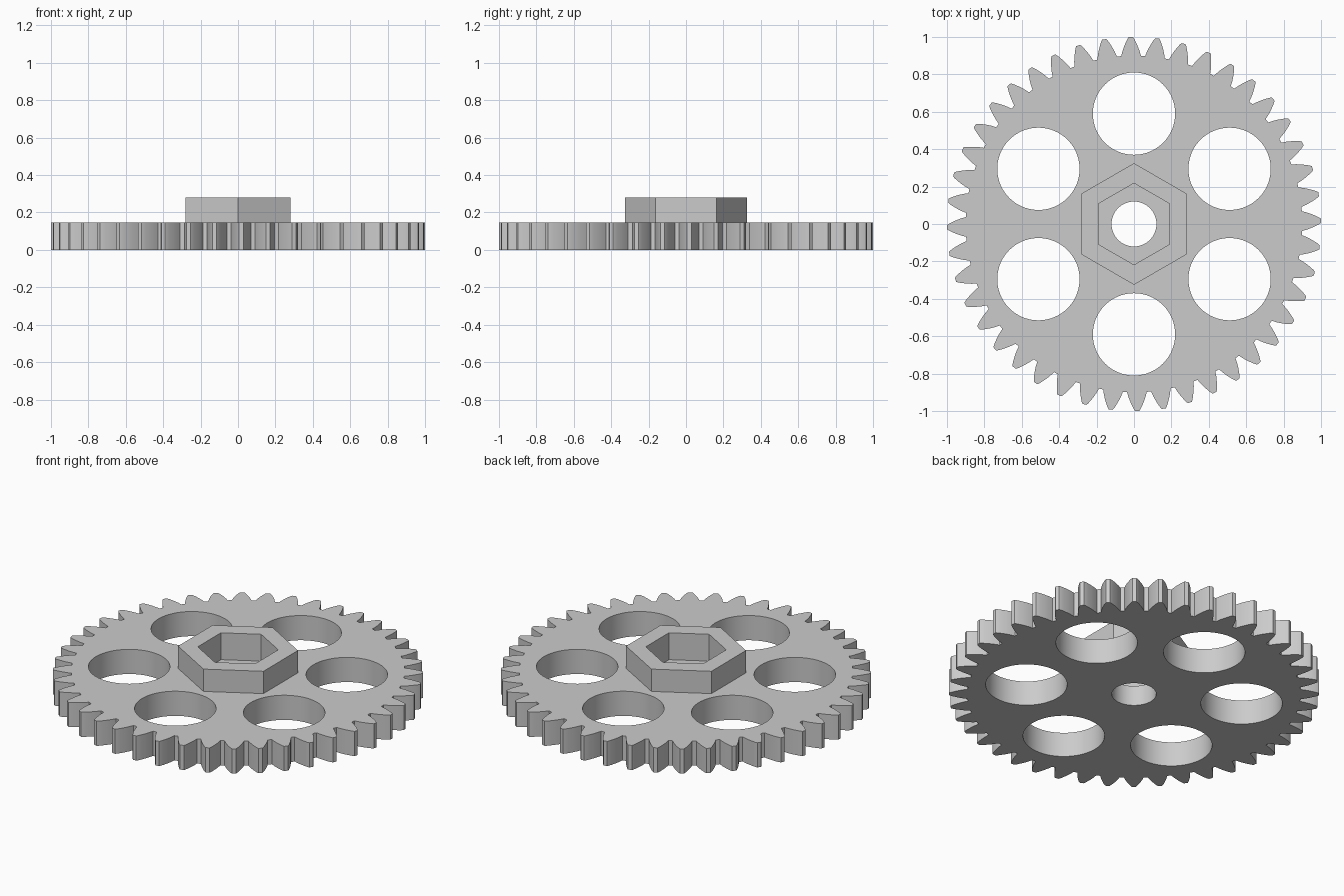
import bpy
import bmesh
from math import sin, cos, tan, acos, pi, radians

if "Cube" in bpy.data.objects:
    bpy.data.objects.remove(bpy.data.objects["Cube"], do_unlink=True)

TEETH = 44
PHASE = radians(1)
PLATE_TOP = 0.147
HUB_TOP = 0.28
POCKET_FLOOR = 0.12

grey = bpy.data.materials.new("plain grey")
grey.use_nodes = True
grey.diffuse_color = (0.6, 0.6, 0.6, 1)
grey.node_tree.nodes["Principled BSDF"].inputs["Base Color"].default_value = (0.6, 0.6, 0.6, 1)


def prism(name, outline, z0, z1):
    """Extrude a closed outline straight up from z0 to z1."""
    bm = bmesh.new()
    base = bm.faces.new([bm.verts.new((x, y, z0)) for x, y in outline])
    top = bmesh.ops.extrude_face_region(bm, geom=[base])["geom"]
    bmesh.ops.translate(bm, vec=(0, 0, z1 - z0),
                        verts=[v for v in top if isinstance(v, bmesh.types.BMVert)])
    bmesh.ops.recalc_face_normals(bm, faces=bm.faces)
    mesh = bpy.data.meshes.new(name)
    bm.to_mesh(mesh)
    bm.free()
    mesh.materials.append(grey)
    obj = bpy.data.objects.new(name, mesh)
    bpy.context.collection.objects.link(obj)
    return obj


def polygon(radius, sides, centre=(0, 0), start=pi / 2):
    return [(centre[0] + radius * cos(start + 2 * pi * i / sides),
             centre[1] + radius * sin(start + 2 * pi * i / sides)) for i in range(sides)]


def gear_outline():
    """Involute teeth with narrow roots and slightly clipped tips."""
    pitch = TEETH / (TEETH + 2)
    base = pitch * cos(radians(25))
    involute = lambda r: tan(acos(base / r)) - acos(base / r)
    half = lambda r: pi / (2 * TEETH) + involute(pitch) - involute(r)
    flank = [(r, half(r)) for r in (0.9, 0.925, 0.95, 0.975, 0.99)] + [(1.0, 0.011)]
    tooth = [(r, -a) for r, a in flank] + [(r, a) for r, a in reversed(flank)]
    points = []
    for i in range(TEETH):
        mid = PHASE + 2 * pi * i / TEETH
        points += [(r * cos(mid + a), r * sin(mid + a)) for r, a in tooth]
    return points


def cut(target, cutter):
    mod = target.modifiers.new("cut", "BOOLEAN")
    mod.operation = "DIFFERENCE"
    mod.solver = "EXACT"
    mod.object = cutter
    bpy.context.view_layer.objects.active = target
    bpy.ops.object.modifier_apply(modifier=mod.name)


# Toothed plate and raised hexagonal hub
plate = prism("gear_plate", gear_outline(), 0, PLATE_TOP)
hub = prism("hex_hub", polygon(0.325, 6), PLATE_TOP, HUB_TOP)

# Hexagonal nut pocket, sunk through the hub into the plate
pocket = prism("pocket_cutter", polygon(0.218, 6), POCKET_FLOOR, HUB_TOP + 0.1)
cut(plate, pocket)
cut(hub, pocket)

# Axle bore and six lightening holes
cutters = [pocket, prism("bore_cutter", polygon(0.12, 64), -0.1, 0.4)]
for i in range(6):
    angle = pi / 2 + i * pi / 3
    centre = (0.59 * cos(angle), 0.59 * sin(angle))
    cutters.append(prism("hole_cutter", polygon(0.22, 80, centre), -0.1, 0.4))
for cutter in cutters[1:]:
    cut(plate, cutter)
for cutter in cutters:
    bpy.data.objects.remove(cutter, do_unlink=True)

# Smooth the round bores, keep tooth and hub edges crisp
bpy.ops.object.select_all(action="DESELECT")
plate.select_set(True)
bpy.context.view_layer.objects.active = plate
bpy.ops.object.shade_smooth_by_angle(angle=radians(8))
